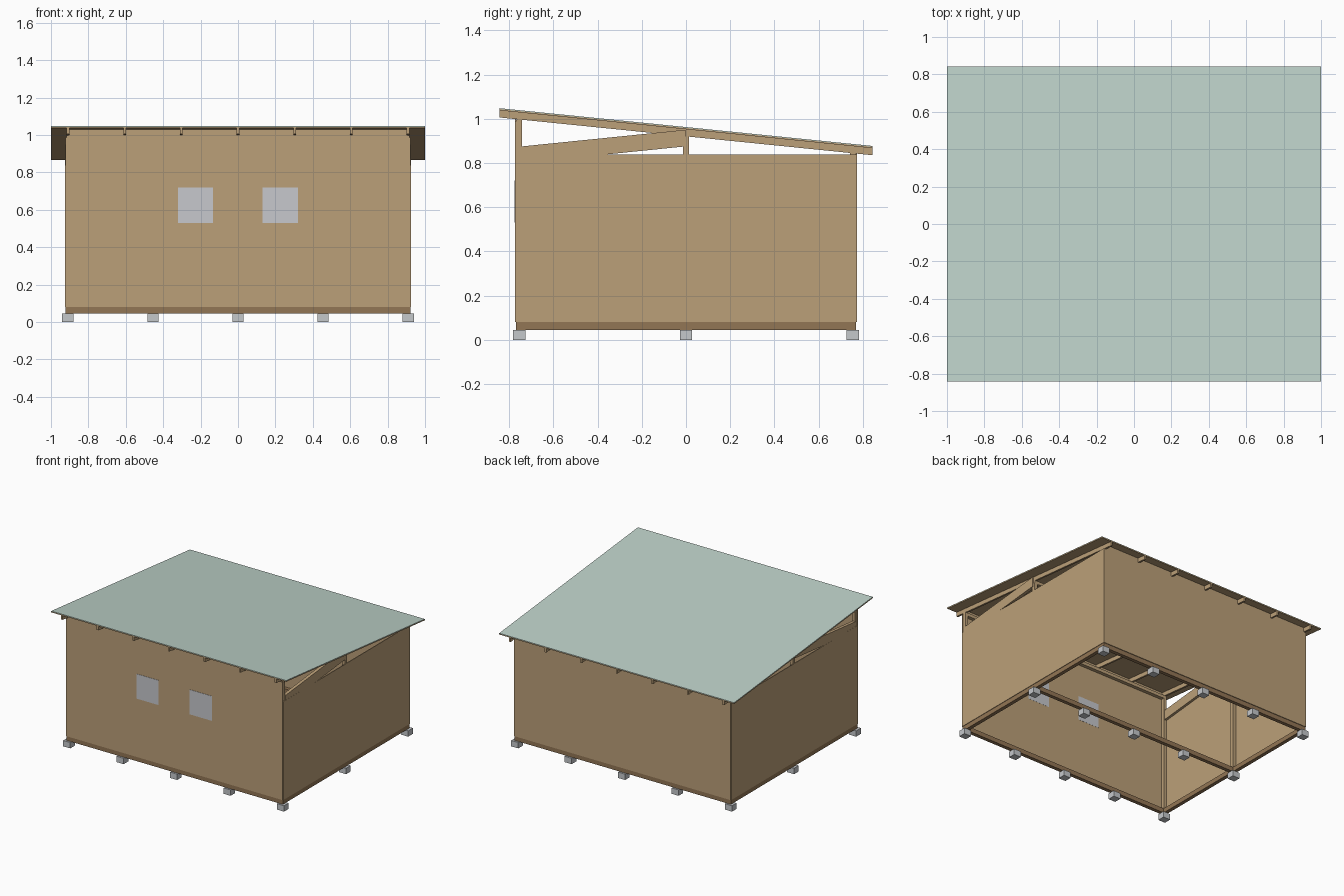
import bpy

cube = bpy.data.objects.get("Cube")
if cube:
    bpy.data.objects.remove(cube, do_unlink=True)


def material(name, color):
    mat = bpy.data.materials.new(name)
    mat.use_nodes = True
    mat.diffuse_color = (*color, 1)
    bsdf = next(n for n in mat.node_tree.nodes if n.type == 'BSDF_PRINCIPLED')
    bsdf.inputs["Base Color"].default_value = (*color, 1)
    return mat


WOOD = material("light wood", (0.50, 0.35, 0.19))
DARK = material("dark wood", (0.29, 0.18, 0.09))
SHEET = material("pale green sheet", (0.51, 0.64, 0.58))
STONE = material("grey concrete", (0.56, 0.58, 0.60))
GLASS = material("window grey", (0.57, 0.58, 0.61))


def prism(name, profile, x0, x1, mat):
    """Extrude a (y, z) profile along x."""
    n = len(profile)
    verts = [(x, y, z) for x in (x0, x1) for y, z in profile]
    faces = [tuple(range(n))[::-1], tuple(range(n, 2 * n))]
    faces += [(i, (i + 1) % n, (i + 1) % n + n, i + n) for i in range(n)]
    mesh = bpy.data.meshes.new(name)
    mesh.from_pydata(verts, [], faces)
    mesh.materials.append(mat)
    obj = bpy.data.objects.new(name, mesh)
    bpy.context.collection.objects.link(obj)
    return obj


def box(name, x, y, z, mat):
    """Box from (min, max) pairs."""
    return prism(name, [(y[0], z[0]), (y[1], z[0]), (y[1], z[1]), (y[0], z[1])],
                 x[0], x[1], mat)


def around(c, half):
    return (c - half, c + half)


def roof_z(y, depth=0):
    return 0.9625 - 0.1012 * y - depth


def roof_layer(name, top, bottom, x0, x1, mat):
    e = 0.843
    return prism(name, [(-e, roof_z(-e, bottom)), (e, roof_z(e, bottom)),
                        (e, roof_z(e, top)), (-e, roof_z(-e, top))], x0, x1, mat)


PX, PY = 0.907, 0.755      # post centre lines
DECK, RAFTER = 0.010, 0.042  # depths below the roof surface

# Concrete footings
for x in (-0.91, -0.455, 0, 0.455, 0.91):
    for y in (-PY, 0, PY):
        box("footing", around(x, 0.03), around(y, 0.028), (0, 0.045), STONE)

# Floor frame
for y in (-PY, 0, PY):
    box("floor_beam", (-0.921, 0.921), around(y, 0.014), (0.045, 0.08), DARK)
for x in (-PX, PX):
    box("end_floor_beam", around(x, 0.014), (-PY, PY), (0.045, 0.08), DARK)

# Posts and top plates
for y in (-PY, 0, PY):
    top = roof_z(y, RAFTER)
    for x in (-PX, PX):
        box("post", around(x, 0.013), around(y, 0.014), (0.08, top - 0.02), WOOD)
    box("top_plate", (-0.918, 0.918), around(y, 0.014), (top - 0.025, top), WOOD)

# Front and back walls, with blocking between the rafters
for s, name in ((-1, "front"), (1, "back")):
    ys = sorted((s * 0.768, s * 0.774))
    top = roof_z(s * PY, RAFTER)
    z0 = 0.52 if s < 0 else top
    if s < 0:
        # Front wall is split around the two window openings
        box("front_wall_lower", (-0.922, 0.922), ys, (0.08, 0.53), WOOD)
        box("front_wall_upper", (-0.922, 0.922), ys, (0.72, top - 0.01), WOOD)
        for a, b in ((-0.922, -0.32), (-0.135, 0.132), (0.32, 0.922)):
            box("front_wall_strip", (a, b), ys, (0.53, 0.72), WOOD)
        for a, b in ((-0.32, -0.135), (0.132, 0.32)):
            box("window", (a, b), (-0.776, -0.767), (0.53, 0.72), GLASS)
    else:
        box("back_wall", (-0.922, 0.922), ys, (0.08, top - 0.005), WOOD)
    box(name + "_blocking", (-PX, PX), ys,
        (top - 0.012, roof_z(ys[1], DECK)), WOOD)

# Side walls with the sloping braces above them
for s in (-1, 1):
    x0, x1 = sorted((s * 0.919, s * 0.925))
    box("side_wall", (x0, x1), (-0.768, 0.768), (0.08, 0.838), WOOD)
    x0, x1 = sorted((s * 0.900, s * 0.9245))
    prism("side_brace", [(-0.742, 0.80), (-0.003, 0.875),
                         (-0.003, 0.95), (-0.742, 0.875)], x0, x1, WOOD)

# Rafters
for i in range(-3, 4):
    x = i * 0.303
    roof_layer("rafter", DECK, RAFTER, x - 0.007, x + 0.007, WOOD)

# Roof deck and covering sheet
roof_layer("roof_deck", 0.004, DECK, -1, 1, WOOD)
roof_layer("roof_sheet", 0, 0.004, -1, 1, SHEET)
